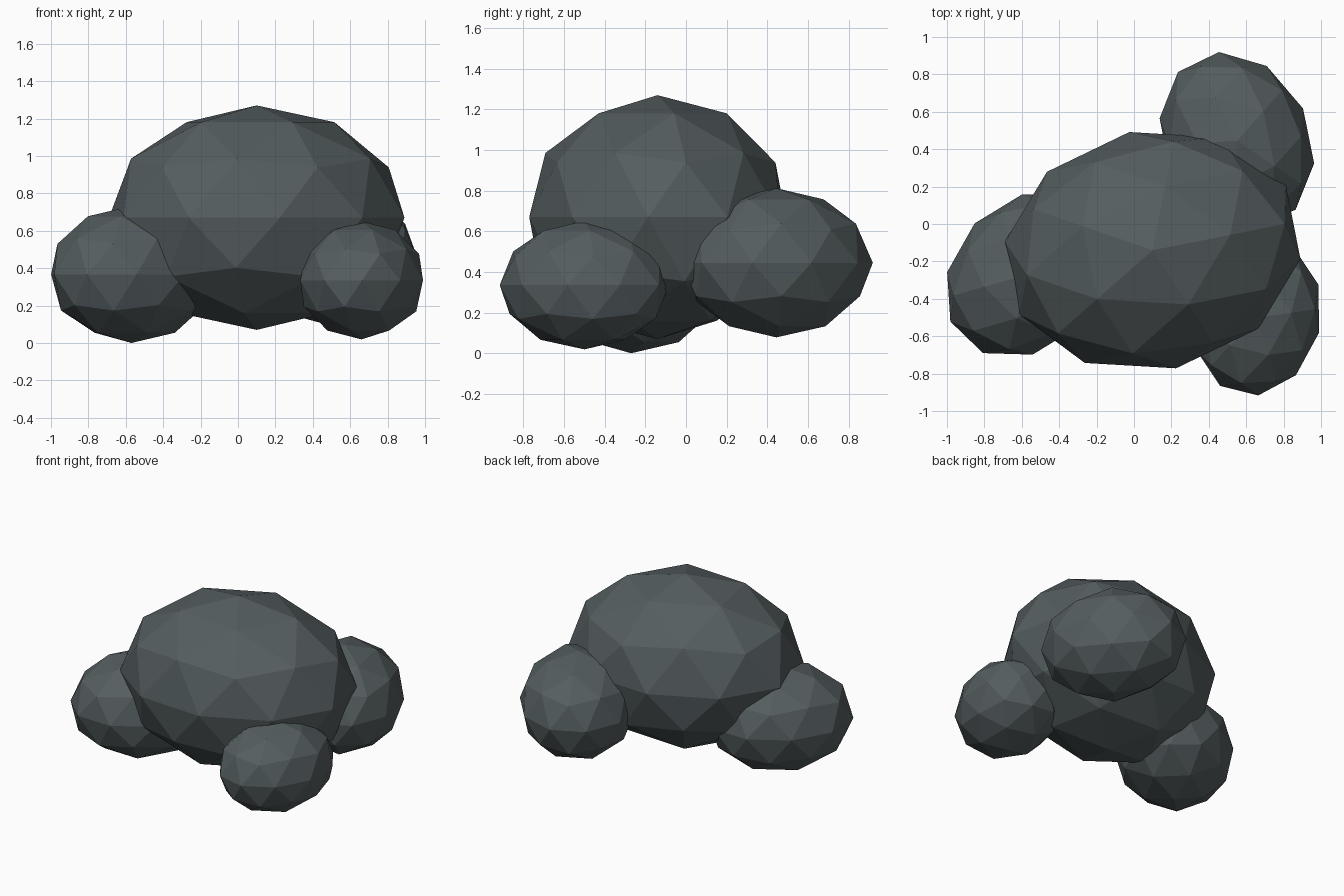
import bpy
from math import radians

cube = bpy.data.objects.get("Cube")
if cube:
    bpy.data.objects.remove(cube, do_unlink=True)

# Single dark slate material
slate = bpy.data.materials.new("dark_slate")
slate.use_nodes = True
colour = (0.09, 0.11, 0.115, 1.0)
slate.diffuse_color = colour
bsdf = slate.node_tree.nodes["Principled BSDF"]
bsdf.inputs["Base Color"].default_value = colour
bsdf.inputs["Roughness"].default_value = 0.9


def lump(name, centre, radius, turn):
    """Low-poly rounded mass, stretched sideways and turned about z."""
    bpy.ops.mesh.primitive_ico_sphere_add(subdivisions=2, radius=1, location=centre)
    ob = bpy.context.object
    ob.name = name
    ob.scale = (1.342 * radius, 1.073 * radius, radius)
    ob.rotation_euler.z = radians(turn)
    ob.data.materials.append(slate)
    bpy.ops.object.shade_flat()
    return ob


# Large central mass with three smaller ones pushed into its sides
lump("main_lump", (0.10, -0.14, 0.67), 0.60, 11.2)
lump("right_lump", (-0.57, -0.27, 0.366), 0.366, 46)
lump("front_left_lump", (0.66, -0.50, 0.335), 0.316, 76)
lump("back_left_lump", (0.55, 0.445, 0.445), 0.367, 116)
